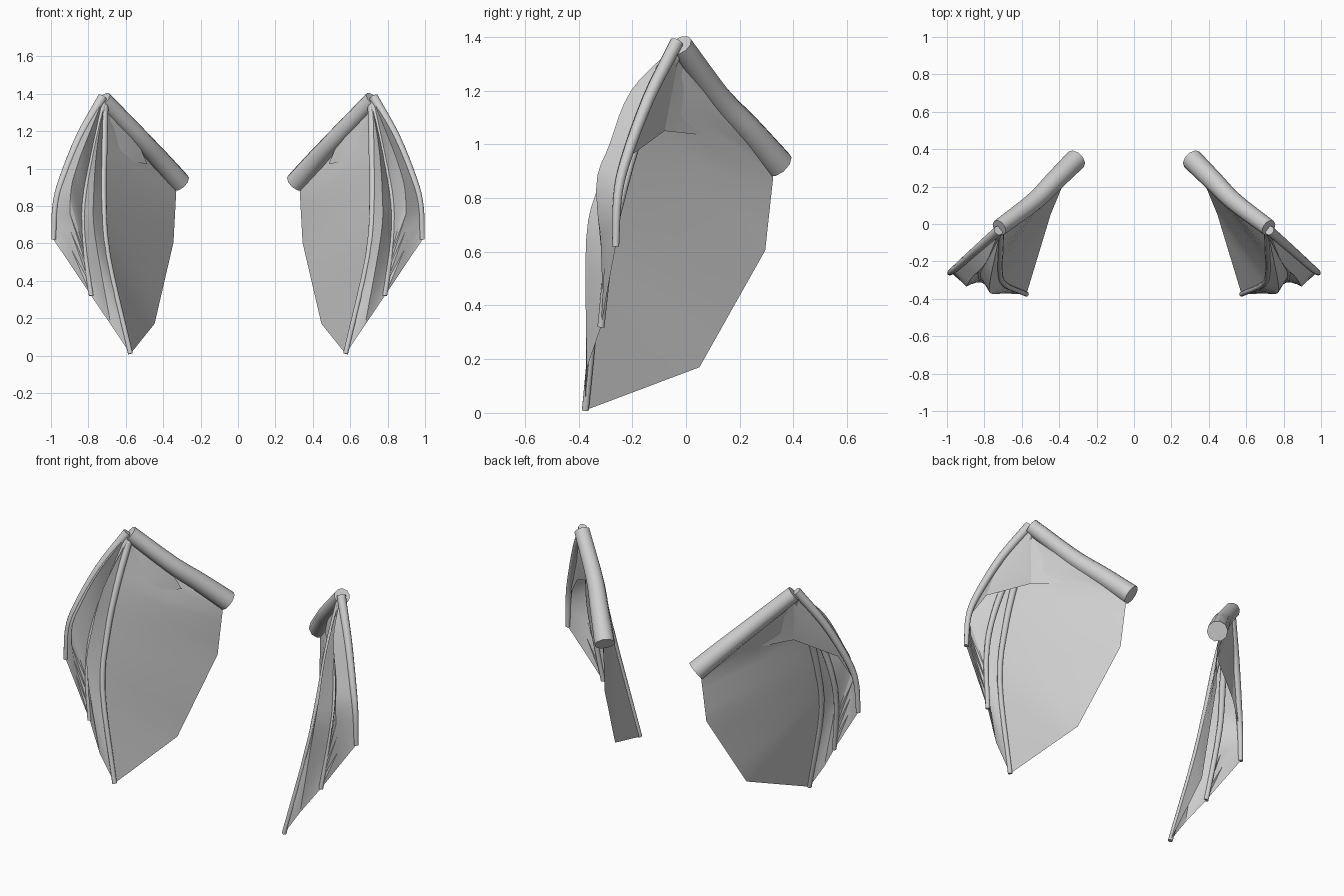
import bpy, bmesh, math
from mathutils import Vector

old = bpy.data.objects.get("Cube")
if old:
    bpy.data.objects.remove(old, do_unlink=True)

GREY = (0.62, 0.62, 0.62, 1)
mat = bpy.data.materials.new("wing_grey")
mat.use_nodes = True
mat.diffuse_color = GREY
bsdf = mat.node_tree.nodes["Principled BSDF"]
bsdf.inputs["Base Color"].default_value = GREY
bsdf.inputs["Roughness"].default_value = 0.7


def smooth_path(pts, n):
    """Sample n + 1 points of a smooth curve through pts."""
    p = [Vector(q) for q in pts]
    p = [2 * p[0] - p[1]] + p + [2 * p[-1] - p[-2]]
    spans = len(pts) - 1
    out = []
    for k in range(n + 1):
        t = k / n * spans
        i = min(int(t), spans - 1)
        t -= i
        a, b, c, d = p[i:i + 4]
        out.append(0.5 * (2 * b + (c - a) * t + (2 * a - 5 * b + 4 * c - d) * t ** 2
                          + (3 * b - a - 3 * c + d) * t ** 3))
    return out


def straight_path(pts, n):
    """Sample n + 1 points along a polyline, equal steps per segment."""
    p = [Vector(q) for q in pts]
    spans = len(p) - 1
    out = []
    for k in range(n + 1):
        t = k / n * spans
        i = min(int(t), spans - 1)
        out.append(p[i].lerp(p[i + 1], t - i))
    return out


def finish(name, bm, angle):
    """Turn a bmesh into a mirrored pair of parts."""
    bmesh.ops.remove_doubles(bm, verts=bm.verts, dist=0.0005)
    bmesh.ops.recalc_face_normals(bm, faces=bm.faces)
    me = bpy.data.meshes.new(name)
    bm.to_mesh(me)
    bm.free()
    me.materials.append(mat)
    ob = bpy.data.objects.new(name, me)
    bpy.context.collection.objects.link(ob)
    ob.modifiers.new("both_sides", 'MIRROR').use_mirror_merge = False
    bpy.ops.object.select_all(action='DESELECT')
    ob.select_set(True)
    bpy.context.view_layer.objects.active = ob
    bpy.ops.object.shade_smooth_by_angle(angle=math.radians(angle))


def tube(name, path, r0, r1, sides=10):
    """Tapered bone with flat ends."""
    bm = bmesh.new()
    rings = []
    for i, p in enumerate(path):
        d = path[min(i + 1, len(path) - 1)] - path[max(i - 1, 0)]
        q = d.to_track_quat('Z', 'Y')
        r = r0 + (r1 - r0) * i / (len(path) - 1)
        rings.append([bm.verts.new(p + q @ Vector((r * math.cos(a), r * math.sin(a), 0)))
                      for a in (math.tau * k / sides for k in range(sides))])
    for a, b in zip(rings, rings[1:]):
        for k in range(sides):
            j = (k + 1) % sides
            bm.faces.new((a[k], a[j], b[j], b[k]))
    bm.faces.new(rings[0][::-1])
    bm.faces.new(rings[-1])
    finish(name, bm, 40)


def sheet(name, paths, angle=35):
    """Skin stretched across neighbouring paths."""
    bm = bmesh.new()
    rows = [[bm.verts.new(p) for p in path] for path in paths]
    for a, b in zip(rows, rows[1:]):
        for k in range(len(a) - 1):
            bm.faces.new((a[k], a[k + 1], b[k + 1]))
            bm.faces.new((a[k], b[k + 1], b[k]))
    bmesh.ops.dissolve_degenerate(bm, dist=0.0005, edges=bm.edges)
    finish(name, bm, angle)


N = 16
# Bone centre lines, wrist to tip
arm = smooth_path([(.72, -.02, 1.37), (.535, .12, 1.175), (.42, .235, 1.05), (.31, .345, .925)], N)
outer = smooth_path([(.725, -.035, 1.38), (.845, -.14, 1.17), (.94, -.225, .94),
                     (.977, -.255, .8), (.986, -.262, .62)], N)
middle = smooth_path([(.72, -.04, 1.35), (.785, -.17, 1.05), (.825, -.24, .81),
                      (.822, -.285, .6), (.785, -.317, .32)], N)
inner = smooth_path([(.715, -.035, 1.34), (.718, -.15, 1.1), (.72, -.24, .84),
                     (.695, -.32, .53), (.575, -.375, .01)], N)
tube("arm_bone", arm, .045, .058)
tube("outer_finger", outer, .026, .013)
tube("middle_finger", middle, .02, .013)
tube("inner_finger", inner, .022, .013)

# Folded skin bulging forward between the fingers
fold_a = smooth_path([(.725, -.05, 1.36), (.79, -.205, 1.2), (.865, -.285, 1.0),
                      (.897, -.335, .83), (.885, -.29, .47)], N)
fold_b = smooth_path([(.715, -.045, 1.35), (.755, -.23, 1.1), (.772, -.325, .85),
                      (.765, -.372, .645), (.68, -.37, .165)], N)
sheet("outer_skin", [outer, fold_a, middle])
sheet("middle_skin", [middle, fold_b, inner])

# Large rear skin hanging from the arm
rear = straight_path([(.71, -.02, 1.36), (.33, .325, .88), (.345, .295, .605),
                      (.446, .05, .17), (.575, -.375, .01)], N)
for k in range(1, N // 4):
    rear[k] = arm[k * 4] + Vector((.03, 0, -.03))
sheet("main_skin", [inner, [a.lerp(b, .5) for a, b in zip(inner, rear)], rear])

# Loose fold joining the arm and the outer finger
wrist, arm_side, flap = (.72, -.02, 1.36), (.55, .095, 1.175), (.485, .15, 1.025)
crease, pocket, ridge = (.675, -.08, 1.05), (.884, -.21, .955), (.78, -.085, 1.2)
bm = bmesh.new()
for tri in ((wrist, arm_side, crease), (arm_side, flap, crease), (wrist, crease, ridge),
            (ridge, crease, pocket), (wrist, ridge, outer[4]), (ridge, pocket, outer[4]),
            (pocket, outer[8], outer[4]), (pocket, outer[12], outer[8])):
    bm.faces.new([bm.verts.new(p) for p in tri])
finish("rear_fold", bm, 20)
